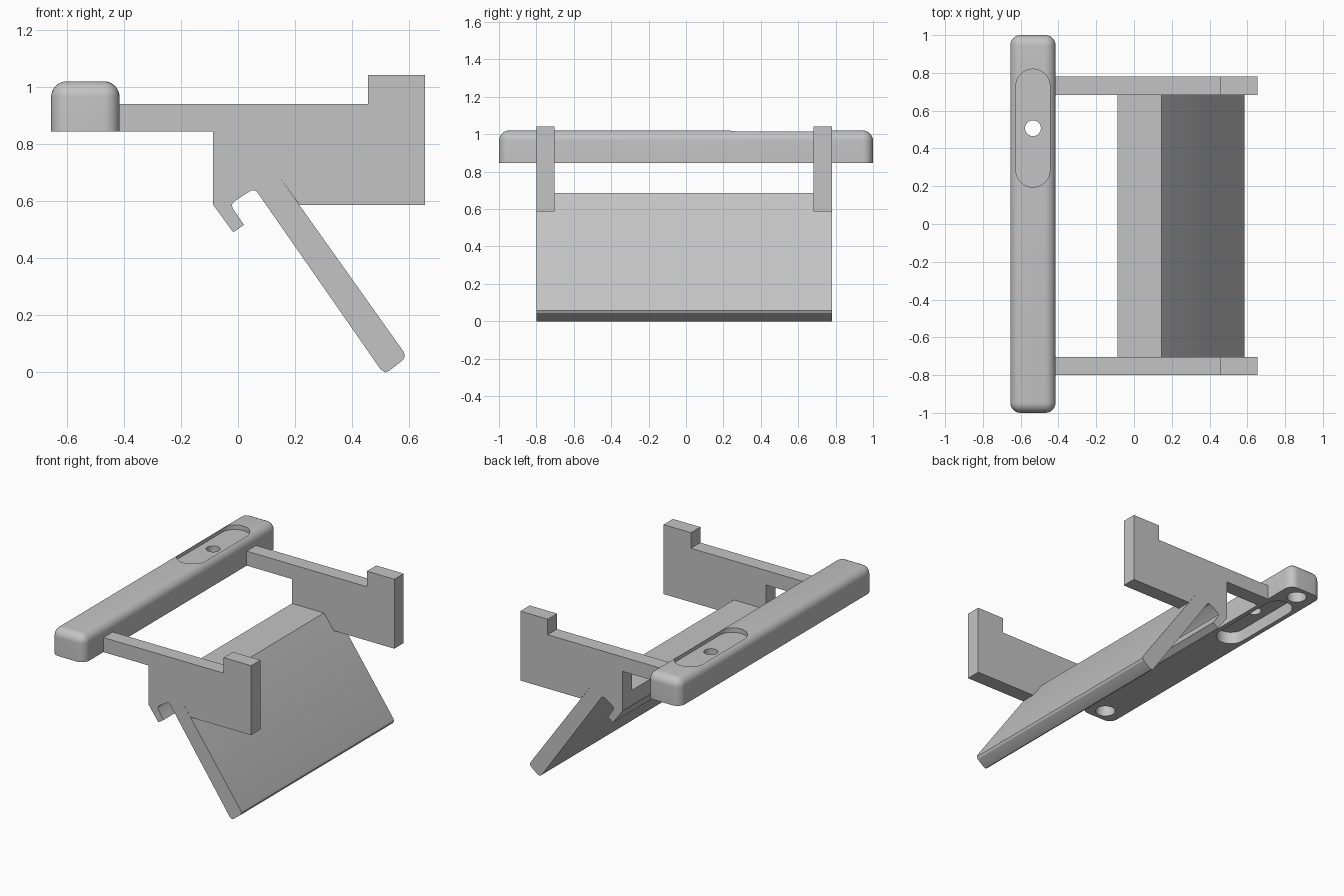
import bpy, bmesh, math
from mathutils import Vector

old = bpy.data.objects.get("Cube")
if old:
    bpy.data.objects.remove(old, do_unlink=True)

# One plain grey for the whole model
GREY = (0.55, 0.55, 0.55, 1)
mat = bpy.data.materials.new("plain_grey")
mat.use_nodes = True
mat.diffuse_color = GREY
bsdf = next(n for n in mat.node_tree.nodes if n.type == "BSDF_PRINCIPLED")
bsdf.inputs["Base Color"].default_value = GREY
bsdf.inputs["Roughness"].default_value = 0.6


def finish(name, bm):
    bmesh.ops.recalc_face_normals(bm, faces=bm.faces)
    mesh = bpy.data.meshes.new(name)
    bm.to_mesh(mesh)
    bm.free()
    mesh.materials.append(mat)
    obj = bpy.data.objects.new(name, mesh)
    bpy.context.collection.objects.link(obj)
    return obj


def prism(name, points, direction):
    """Extrude a closed outline of 3D points along a vector."""
    bm = bmesh.new()
    face = bm.faces.new([bm.verts.new(p) for p in points])
    ext = bmesh.ops.extrude_face_region(bm, geom=[face])
    verts = [g for g in ext["geom"] if isinstance(g, bmesh.types.BMVert)]
    bmesh.ops.translate(bm, verts=verts, vec=direction)
    return finish(name, bm)


def side_prism(name, outline, y0, y1):
    return prism(name, [(x, y0, z) for x, z in outline], Vector((0, y1 - y0, 0)))


def pill(name, radius, y0, y1, z0, z1, steps=16):
    """Upright stadium; a plain cylinder when y0 equals y1."""
    pts = []
    for centre, start in ((y1, 0), (y0, math.pi)):
        for i in range(steps + 1):
            if y0 == y1 and i == steps:
                continue
            a = start + math.pi * i / steps
            pts.append((BAR_X + radius * math.cos(a), centre + radius * math.sin(a), z0))
    return prism(name, pts, Vector((0, 0, z1 - z0)))


# Handle bar: rounded on top and at the corners, flat below
BAR_X, BAR_W, BASE, TOP = -0.535, 0.24, 0.845, 1.02
bm = bmesh.new()
bmesh.ops.create_cube(bm, size=1)
bmesh.ops.scale(bm, verts=bm.verts, vec=(BAR_W, 2, TOP - BASE))
bmesh.ops.translate(bm, verts=bm.verts, vec=(BAR_X, 0, (TOP + BASE) / 2))
edges = [e for e in bm.edges if max(v.co.z for v in e.verts) > TOP - 0.01]
bmesh.ops.bevel(bm, geom=edges, offset=0.055, segments=8, profile=0.5, affect="EDGES")
bar = finish("handle_bar", bm)

# Slots above and below, a through hole, and a blind hole at each end
SLOT_R, SLOT_0, SLOT_1 = 0.09, 0.285, 0.73
cutters = [
    pill("top_slot_cutter", SLOT_R, SLOT_0, SLOT_1, TOP - 0.03, TOP + 0.1),
    pill("bottom_slot_cutter", SLOT_R, SLOT_0, SLOT_1, BASE - 0.1, BASE + 0.08),
    pill("through_hole_cutter", 0.042, 0.507, 0.507, BASE - 0.1, TOP + 0.1),
]
for side in (-1, 1):
    cutters.append(pill("end_hole_cutter", 0.06, side * 0.91, side * 0.91, BASE - 0.1, BASE + 0.1))

for cutter in cutters:
    cutter.hide_render = True
    mod = bar.modifiers.new("cut", "BOOLEAN")
    mod.operation = "DIFFERENCE"
    mod.solver = "EXACT"
    mod.object = cutter
bpy.context.view_layer.update()
cut_mesh = bpy.data.meshes.new_from_object(bar.evaluated_get(bpy.context.evaluated_depsgraph_get()))
bar.modifiers.clear()
bar.data = cut_mesh
for cutter in cutters:
    bpy.data.objects.remove(cutter, do_unlink=True)

# Side arms, each resting on the shelf and the sloped plate
arm = [(-0.415, 0.94), (-0.415, BASE), (-0.087, BASE), (-0.087, 0.685), (0.145, 0.685),
       (0.216, 0.587), (0.655, 0.587), (0.655, 1.042), (0.456, 1.042), (0.456, 0.94)]
side_prism("front_arm", arm, -0.8, -0.703)
side_prism("back_arm", arm, 0.683, 0.78)

# Shelf with hooked lip and long sloped plate
plate = [(-0.087, 0.685), (0.145, 0.685), (0.58, 0.073), (0.585, 0.058), (0.578, 0.043),
         (0.529, 0.005), (0.515, 0), (0.5, 0.01), (0.07, 0.628), (0.06, 0.638),
         (0.045, 0.637), (-0.012, 0.6), (-0.022, 0.588), (-0.018, 0.574),
         (0.021, 0.517), (-0.017, 0.491), (-0.087, 0.587)]
sloped = side_prism("sloped_plate", plate, -0.8, 0.78)

# Smooth the rounded parts, keep real edges sharp
bpy.ops.object.select_all(action="DESELECT")
for obj in (bar, sloped):
    obj.select_set(True)
bpy.context.view_layer.objects.active = bar
bpy.ops.object.shade_smooth_by_angle(angle=math.radians(25))
